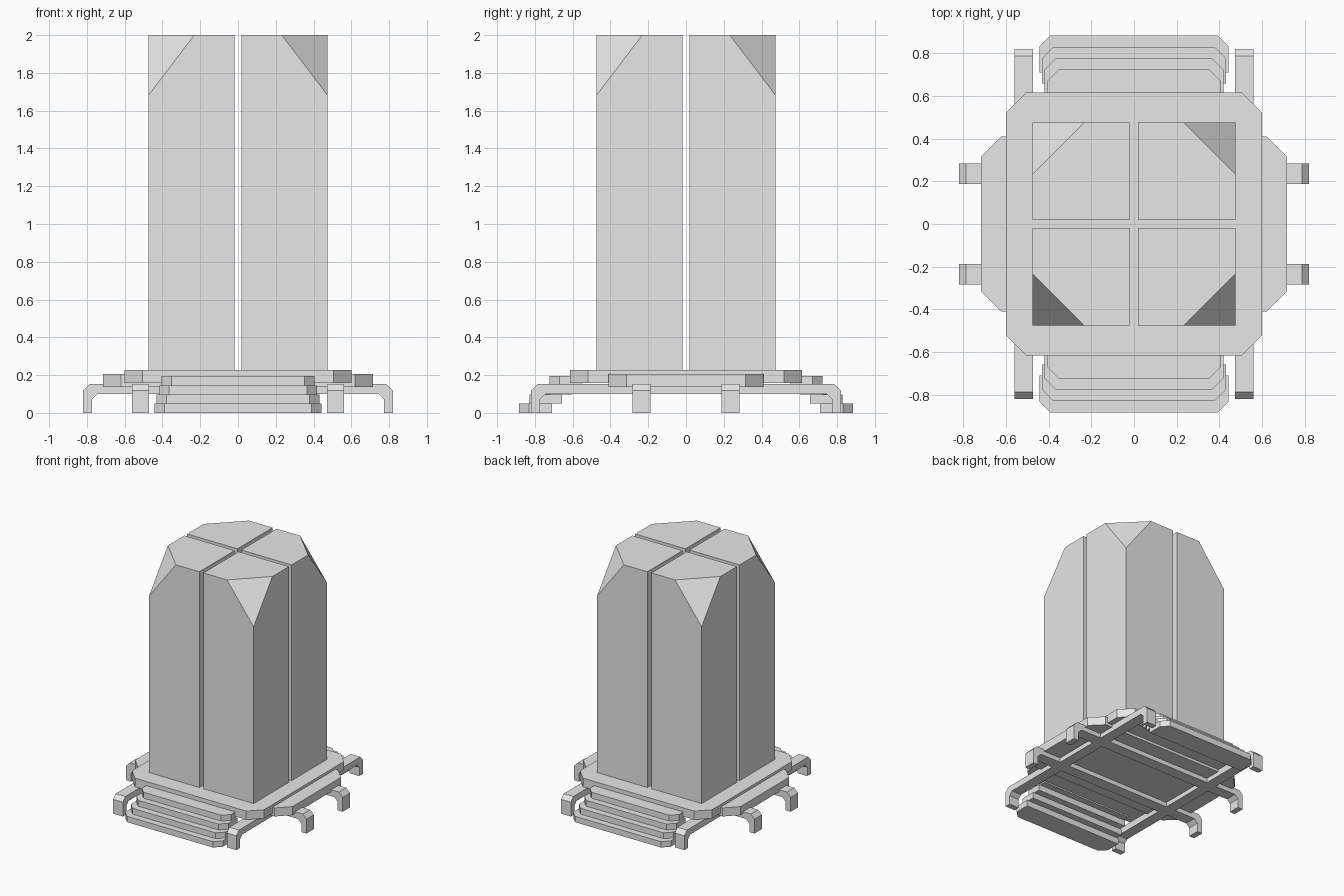
import bpy
import bmesh
from mathutils import Vector

if "Cube" in bpy.data.objects:
    bpy.data.objects.remove(bpy.data.objects["Cube"], do_unlink=True)

GREY = (0.8, 0.8, 0.8, 1.0)
grey = bpy.data.materials.new("plain_grey")
grey.use_nodes = True
grey.diffuse_color = GREY
grey.node_tree.nodes["Principled BSDF"].inputs["Base Color"].default_value = GREY


def finish(name, bm):
    bmesh.ops.recalc_face_normals(bm, faces=bm.faces)
    mesh = bpy.data.meshes.new(name)
    bm.to_mesh(mesh)
    bm.free()
    mesh.materials.append(grey)
    obj = bpy.data.objects.new(name, mesh)
    bpy.context.collection.objects.link(obj)
    return obj


def extrude(name, points, along):
    """Extrude a closed outline of 3D points into a solid."""
    bm = bmesh.new()
    face = bm.faces.new([bm.verts.new(p) for p in points])
    result = bmesh.ops.extrude_face_region(bm, geom=[face], use_keep_orig=True)
    moved = [v for v in result["geom"] if isinstance(v, bmesh.types.BMVert)]
    bmesh.ops.translate(bm, vec=along, verts=moved)
    return finish(name, bm)


# Base plates: octagonal slabs
def plate(name, x, y, cut, bottom, top):
    quarter = [(x, y - cut), (x - cut, y)]
    half = quarter + [(-a, b) for a, b in reversed(quarter)]
    outline = half + [(-a, -b) for a, b in half]
    extrude(name, [(a, b, bottom) for a, b in outline], (0, 0, top - bottom))


plate("upper_plate", 0.6, 0.615, 0.095, 0.157, 0.228)
plate("lower_plate", 0.715, 0.41, 0.095, 0.136, 0.206)

# Stairs at front and back: overlapping treads with clipped outer corners
RISE, DEPTH, CLIP = 0.0485, 0.173, 0.053
for side, sign in (("front", -1), ("back", 1)):
    for i in range(4):
        w = 0.443 - 0.0125 * i
        outer = 0.883 - 0.0535 * i
        inner = outer - DEPTH
        half = [(w, inner), (w, outer - CLIP), (w - CLIP, outer)]
        outline = half + [(-a, b) for a, b in reversed(half)]
        extrude(f"{side}_step_{i + 1}",
                [(a, sign * b, RISE * i) for a, b in outline], (0, 0, RISE))

# Leg beams: long bars with bent feet at both ends
half = [(0.745, 0.1), (0.774, 0.071), (0.774, 0),
        (0.82, 0), (0.82, 0.118), (0.787, 0.152)]
profile = half + [(-a, z) for a, z in reversed(half)]
for side, sign in (("left", 1), ("right", -1)):
    start = sign * 0.516 - 0.044
    extrude(f"{side}_long_beam", [(start, a, z) for a, z in profile], (0.088, 0, 0))
for side, sign in (("front", -1), ("back", 1)):
    start = sign * 0.235 - 0.047
    extrude(f"{side}_cross_beam", [(a, start, z) for a, z in profile], (0, 0.094, 0))

# Four towers, each with its outer top corner sliced off
INNER, OUTER, BASE, TOP = 0.018, 0.475, 0.228, 2.0
for fb, sy in (("front", -1), ("back", 1)):
    for lr, sx in (("left", 1), ("right", -1)):
        bm = bmesh.new()
        bmesh.ops.create_cube(bm, size=1)
        size, mid = OUTER - INNER, (OUTER + INNER) / 2
        for v in bm.verts:
            v.co = Vector((sx * mid + v.co.x * size, sy * mid + v.co.y * size,
                           (BASE + TOP) / 2 + v.co.z * (TOP - BASE)))
        cut = bmesh.ops.bisect_plane(
            bm, geom=bm.verts[:] + bm.edges[:] + bm.faces[:],
            plane_co=(sx * OUTER, sy * OUTER, 1.68),
            plane_no=(sx / 0.243, sy / 0.243, 1 / 0.32), clear_outer=True)
        rim = [e for e in cut["geom_cut"] if isinstance(e, bmesh.types.BMEdge)]
        bmesh.ops.contextual_create(bm, geom=rim)
        finish(f"{fb}_{lr}_tower", bm)
